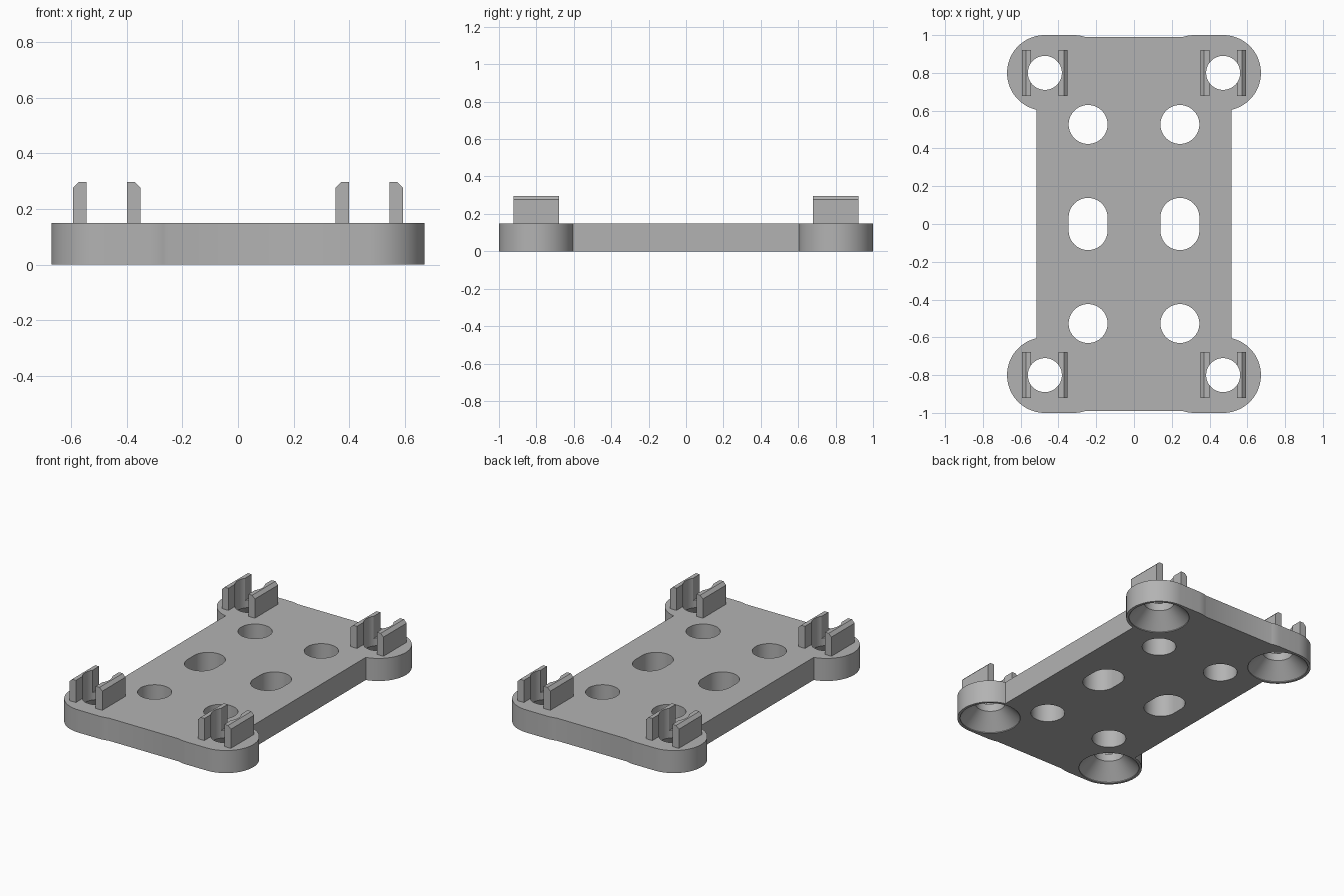
import bpy, bmesh
from math import cos, sin, pi, asin, acos
from mathutils import Vector

if "Cube" in bpy.data.objects:
    bpy.data.objects.remove(bpy.data.objects["Cube"])

THICK = 0.15
BOSS_X, BOSS_Y, BOSS_R = 0.472, 0.8, 0.2
HOLE_R, SINK_R, SINK_TOP = 0.09, 0.183, 0.1
BODY_X, BODY_Y = 0.515, 0.99

grey = bpy.data.materials.new("plastic grey")
grey.use_nodes = True
grey.diffuse_color = (0.45, 0.45, 0.45, 1)
grey.node_tree.nodes["Principled BSDF"].inputs["Base Color"].default_value = grey.diffuse_color


def arc(cx, cy, r, a0, a1, n):
    return [(cx + r * cos(a0 + (a1 - a0) * i / n), cy + r * sin(a0 + (a1 - a0) * i / n))
            for i in range(n + 1)]


def finish(name, bm):
    bmesh.ops.recalc_face_normals(bm, faces=bm.faces)
    mesh = bpy.data.meshes.new(name)
    bm.to_mesh(mesh)
    bm.free()
    mesh.materials.append(grey)
    obj = bpy.data.objects.new(name, mesh)
    bpy.context.collection.objects.link(obj)
    return obj


def prism(name, outline, start, step):
    """Extrude a closed list of 3D offsets from start along step."""
    bm = bmesh.new()
    face = bm.faces.new([bm.verts.new(Vector(start) + Vector(p)) for p in outline])
    new = bmesh.ops.extrude_face_region(bm, geom=[face])["geom"]
    bmesh.ops.translate(bm, vec=step, verts=[v for v in new if isinstance(v, bmesh.types.BMVert)])
    return finish(name, bm)


def lathe(name, x, y, profile, n=64):
    """Closed solid of revolution from (radius, height) pairs."""
    bm = bmesh.new()
    rings = [[bm.verts.new((px, py, z)) for px, py in arc(x, y, r, 0, 2 * pi, n)[:-1]]
             for r, z in profile]
    for a, b in zip(rings, rings[1:]):
        for i in range(n):
            j = (i + 1) % n
            bm.faces.new((a[i], a[j], b[j], b[i]))
    bm.faces.new(rings[0])
    bm.faces.new(rings[-1])
    return finish(name, bm)


def cut(obj, cutter):
    mod = obj.modifiers.new("cut", "BOOLEAN")
    mod.operation, mod.solver, mod.object = "DIFFERENCE", "EXACT", cutter
    bpy.context.view_layer.objects.active = obj
    bpy.ops.object.modifier_apply(modifier=mod.name)


def smooth(obj):
    bpy.ops.object.select_all(action="DESELECT")
    obj.select_set(True)
    bpy.context.view_layer.objects.active = obj
    bpy.ops.object.shade_smooth_by_angle(angle=0.5)


# Plate outline: one quadrant, then mirrored into the other three
drop = BODY_Y - BOSS_Y
quadrant = arc(0.32, BOSS_Y, BOSS_R, pi - asin(drop / BOSS_R), pi / 2, 6)
quadrant += arc(BOSS_X, BOSS_Y, BOSS_R, pi / 2, -acos((BODY_X - BOSS_X) / BOSS_R), 40)
right = quadrant + [(x, -y) for x, y in reversed(quadrant)]
outline = right + [(-x, y) for x, y in reversed(right)]
plate = prism("base_plate", [(x, y, 0) for x, y in outline], (0, 0, 0), (0, 0, THICK))

cutters = []
for sx in (-1, 1):
    # Round holes and the middle slot
    for y, half in ((-0.527, 0), (0, 0.035), (0.527, 0)):
        slot = arc(0, half, 0.103, 0, pi, 32) + arc(0, -half, 0.103, pi, 2 * pi, 32)
        if not half:
            slot = arc(0, 0, 0.103, 0, 2 * pi, 64)[:-1]
        cutters.append(prism("slot_cutter", [(px, py, 0) for px, py in slot],
                             (sx * 0.243, y, -0.1), (0, 0, 0.4)))
    for sy in (-1, 1):
        # Corner hole, countersunk from below
        sink = lathe("screw_cutter", sx * BOSS_X, sy * BOSS_Y,
                     [(SINK_R, -0.05), (SINK_R, 0.005), (HOLE_R, SINK_TOP), (HOLE_R, 0.5)])
        cutters.append(sink)
        # Pair of clips with an outer chamfer, notched by the hole
        for side in (-1, 1):
            shape = [(0.073, 0), (0.121, 0), (0.121, 0.127), (0.101, 0.147), (0.073, 0.147)]
            clip = prism("clip", [(side * px, 0, pz) for px, pz in shape],
                         (sx * BOSS_X, sy * BOSS_Y - 0.122, THICK), (0, 0.244, 0))
            cut(clip, sink)
            smooth(clip)
            clip.name = "_".join(("back" if sy > 0 else "front", "left" if sx > 0 else "right",
                                  "outer" if sx == side else "inner", "clip"))

for c in cutters:
    cut(plate, c)
    bpy.data.objects.remove(c)
smooth(plate)
